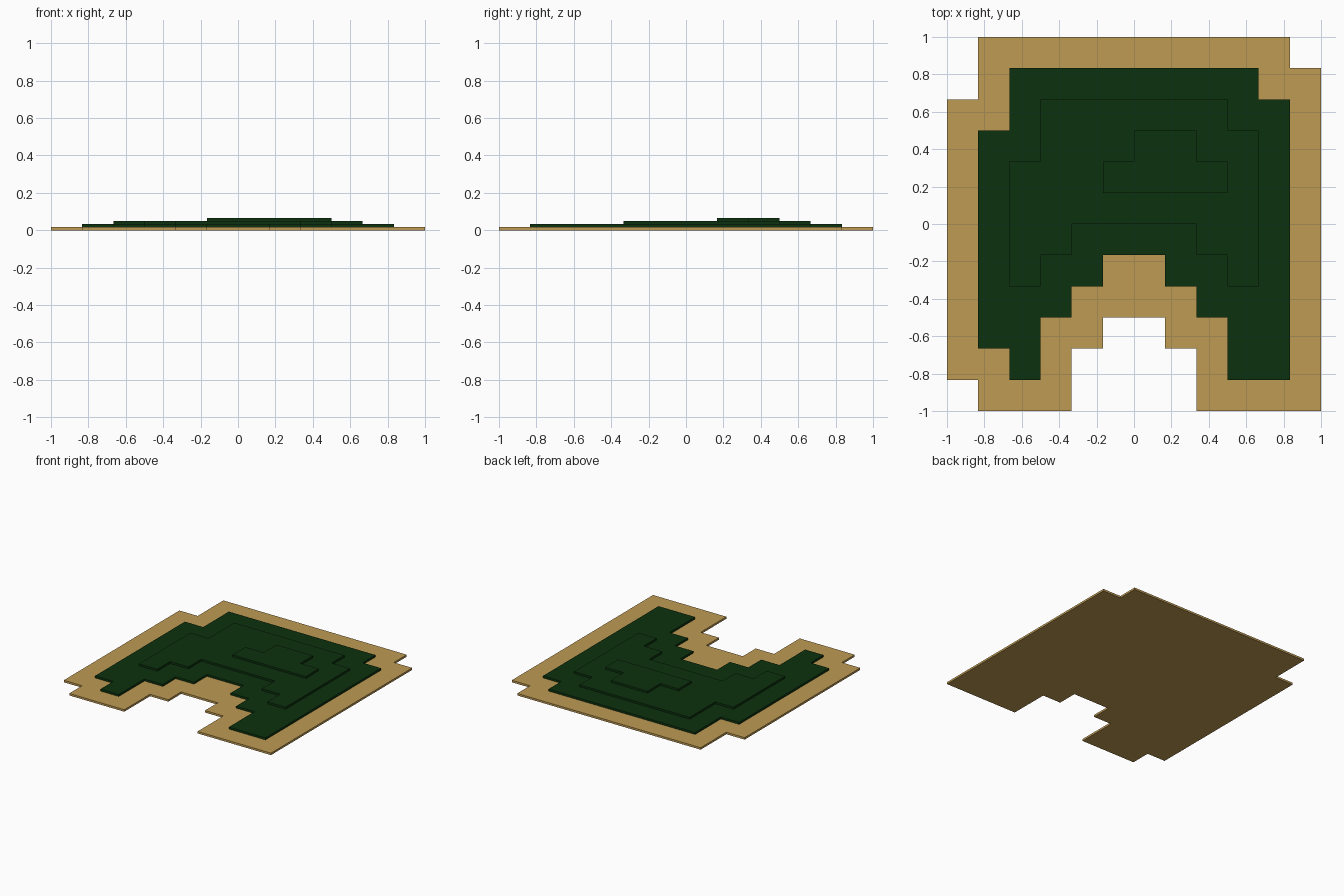
import bpy, bmesh

cube = bpy.data.objects.get("Cube")
if cube:
    bpy.data.objects.remove(cube, do_unlink=True)

CELL = 1 / 6      # plan grid step
STEP = 1 / 60     # thickness of one terrace


def make_material(name, rgb):
    mat = bpy.data.materials.new(name)
    mat.use_nodes = True
    mat.diffuse_color = (*rgb, 1)
    bsdf = next(n for n in mat.node_tree.nodes if n.type == 'BSDF_PRINCIPLED')
    bsdf.inputs["Base Color"].default_value = (*rgb, 1)
    bsdf.inputs["Roughness"].default_value = 0.9
    return mat


def make_slab(name, outline, level, mat):
    """Extrude a stepped outline, given in grid cells, into one flat terrace."""
    bm = bmesh.new()
    verts = [bm.verts.new((x * CELL, y * CELL, level * STEP)) for x, y in outline]
    base = bm.faces.new(verts)
    top = bmesh.ops.extrude_face_region(bm, geom=[base], use_keep_orig=True)["geom"]
    bmesh.ops.translate(bm, vec=(0, 0, STEP),
                        verts=[g for g in top if isinstance(g, bmesh.types.BMVert)])
    bmesh.ops.recalc_face_normals(bm, faces=bm.faces)
    mesh = bpy.data.meshes.new(name)
    bm.to_mesh(mesh)
    bm.free()
    mesh.materials.append(mat)
    obj = bpy.data.objects.new(name, mesh)
    bpy.context.collection.objects.link(obj)
    return obj


sand = make_material("sand", (0.52, 0.325, 0.088))
grass = make_material("dark green grass", (0.0037, 0.032, 0.0045))

# Sandy shore with a stepped bay at the front
make_slab("sand_base", [
    (-5, 6), (5, 6), (5, 5), (6, 5), (6, -6), (2, -6), (2, -4), (1, -4), (1, -3),
    (-1, -3), (-1, -4), (-2, -4), (-2, -6), (-5, -6), (-5, -5), (-6, -5), (-6, 4),
    (-5, 4)], 0, sand)

# Grass terraces, each smaller than the one below
make_slab("lower_grass", [
    (-4, 5), (4, 5), (4, 4), (5, 4), (5, -5), (3, -5), (3, -3), (2, -3), (2, -2),
    (1, -2), (1, -1), (-1, -1), (-1, -2), (-2, -2), (-2, -3), (-3, -3), (-3, -5),
    (-4, -5), (-4, -4), (-5, -4), (-5, 3), (-4, 3)], 1, grass)

make_slab("middle_grass", [
    (-3, 4), (3, 4), (3, 3), (4, 3), (4, -2), (3, -2), (3, -1), (2, -1), (2, 0),
    (-2, 0), (-2, -1), (-3, -1), (-3, -2), (-4, -2), (-4, 2), (-3, 2)], 2, grass)

make_slab("top_grass", [
    (0, 3), (2, 3), (2, 2), (3, 2), (3, 1), (-1, 1), (-1, 2), (0, 2)], 3, grass)
